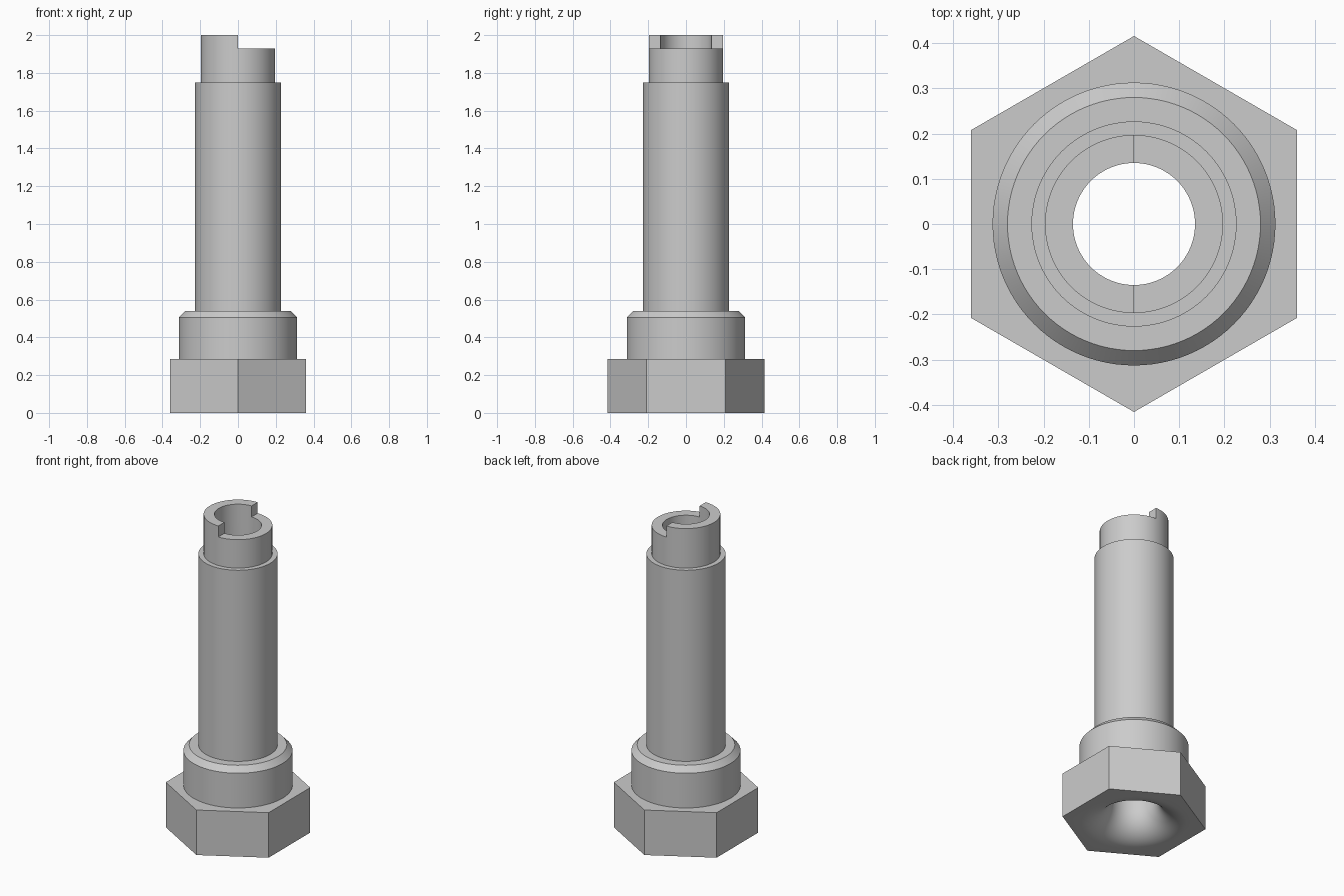
import bpy
import bmesh
from math import sin, cos, pi, radians

if "Cube" in bpy.data.objects:
    bpy.data.objects.remove(bpy.data.objects["Cube"], do_unlink=True)

SEGMENTS = 96
BORE = 0.135          # radius of the through hole
FLARE = 0.17          # rounding radius at the mouth of the hole
HEX_CORNER = 0.416
STEP_Z = 1.93         # height of the lower half of the tip


def hex_radius(angle):
    """Distance to the hexagon outline, with corners on the y axis."""
    offset = (angle - pi / 2) % (pi / 3) - pi / 6
    return HEX_CORNER * cos(pi / 6) / cos(offset)


# Closed section, outside from bottom to top; None means the hexagon outline
section = [
    (None, 0), (None, 0.285),            # hexagonal head
    (0.313, 0.285), (0.313, 0.505),      # collar
    (0.28, 0.54),                        # collar chamfer
    (0.227, 0.54), (0.227, 1.75),        # shaft
    (0.197, 1.75), (0.197, STEP_Z),      # tip
    (BORE, STEP_Z),                      # bore
]
# Rounded mouth of the bore, running out into the underside
for i in range(17):
    a = i / 16 * pi / 2
    section.append((BORE + FLARE * (1 - cos(a)), FLARE * (1 - sin(a))))

# Sweep the section around the axis
bm = bmesh.new()
rings = []
for radius, z in section:
    ring = []
    for s in range(SEGMENTS):
        a = 2 * pi * s / SEGMENTS
        r = hex_radius(a) if radius is None else radius
        ring.append(bm.verts.new((r * cos(a), r * sin(a), z)))
    rings.append(ring)
for k, low in enumerate(rings):
    high = rings[(k + 1) % len(rings)]
    for s in range(SEGMENTS):
        t = (s + 1) % SEGMENTS
        bm.faces.new((low[s], low[t], high[t], high[s]))

# Raise the half of the tip on the right
raised = [f for f in bm.faces
          if all(abs(v.co.z - STEP_Z) < 0.001 for v in f.verts)
          and f.calc_center_median().x < 0]
result = bmesh.ops.extrude_face_region(bm, geom=raised)
for item in result["geom"]:
    if isinstance(item, bmesh.types.BMVert):
        item.co.z = 2.0
leftovers = [f for f in raised if f.is_valid]
if leftovers:
    bmesh.ops.delete(bm, geom=leftovers, context="FACES_ONLY")
bmesh.ops.recalc_face_normals(bm, faces=bm.faces)

mesh = bpy.data.meshes.new("hollow_hex_bolt")
bm.to_mesh(mesh)
bm.free()
bolt = bpy.data.objects.new("hollow_hex_bolt", mesh)
bpy.context.collection.objects.link(bolt)

# Plain grey metal
grey = bpy.data.materials.new("plain_grey")
grey.use_nodes = True
colour = (0.6, 0.6, 0.6, 1)
grey.diffuse_color = colour
for node in grey.node_tree.nodes:
    if node.type == "BSDF_PRINCIPLED":
        node.inputs["Base Color"].default_value = colour
mesh.materials.append(grey)

# Smooth round walls, sharp edges
bpy.ops.object.select_all(action="DESELECT")
bolt.select_set(True)
bpy.context.view_layer.objects.active = bolt
bpy.ops.object.shade_smooth_by_angle(angle=radians(30))
